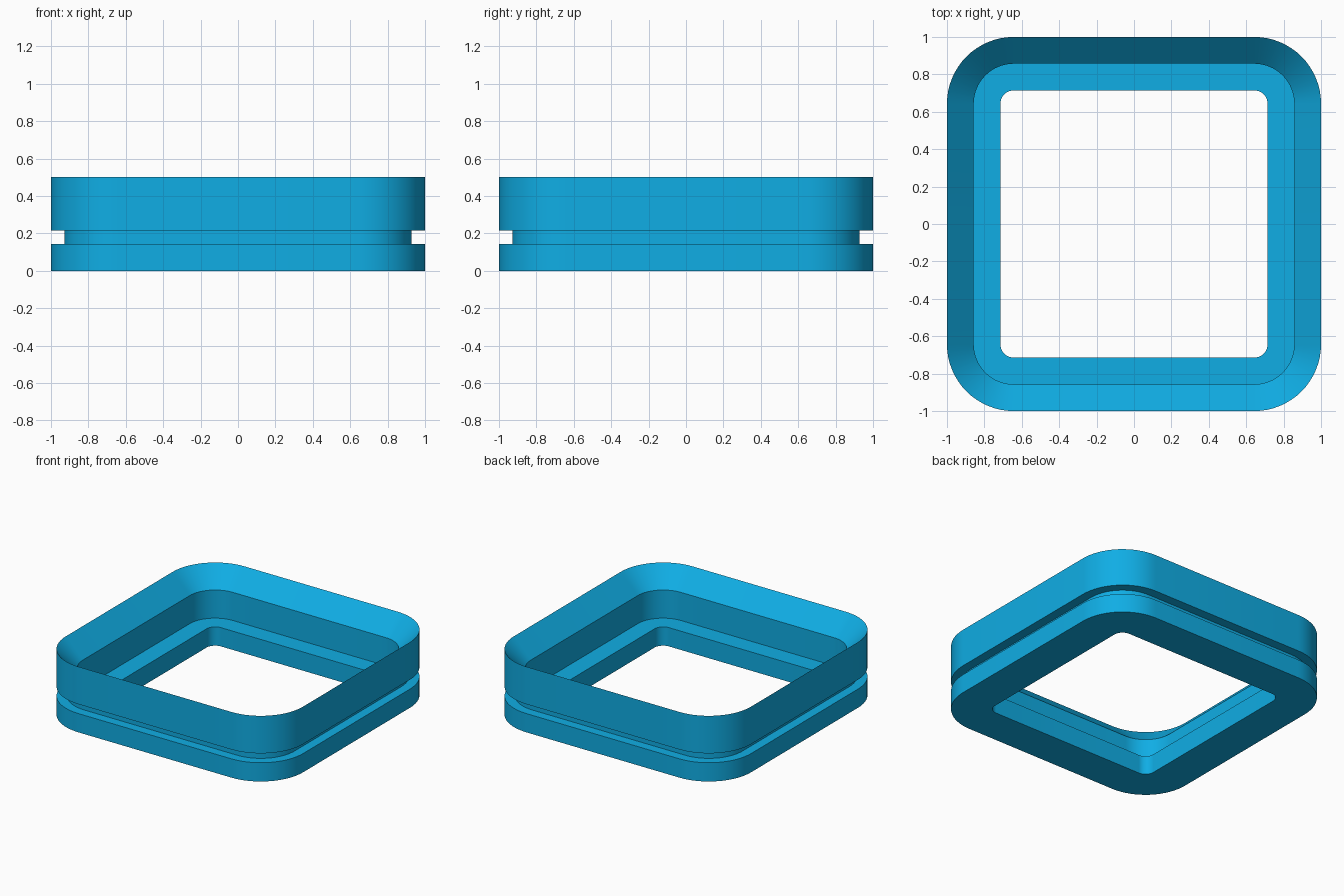
import bpy, bmesh, math

if "Cube" in bpy.data.objects:
    bpy.data.objects.remove(bpy.data.objects["Cube"])

U = 1 / 14          # the design sits on a 14-step half-width grid
CENTRE = 9 * U      # corner arc centres
SEGS = 16           # segments per rounded corner

# Wall cross-section as (half-width, height) in grid steps
PROFILE = [(14, 0), (14, 2), (13, 2), (13, 3), (14, 3), (14, 7),
           (12, 5), (12, 2), (10, 2), (10, 0)]


def rounded_square(half, z):
    """Points of a rounded square that shares the common corner centres."""
    r = half - CENTRE
    pts = []
    for q, (sx, sy) in enumerate([(1, 1), (-1, 1), (-1, -1), (1, -1)]):
        for i in range(SEGS + 1):
            a = math.pi / 2 * (q + i / SEGS)
            pts.append((sx * CENTRE + r * math.cos(a),
                        sy * CENTRE + r * math.sin(a), z))
    return pts


# Sweep the cross-section around the rounded square
bm = bmesh.new()
rings = [[bm.verts.new(p) for p in rounded_square(h * U, z * U)]
         for h, z in PROFILE]
for k, lower in enumerate(rings):
    upper = rings[(k + 1) % len(rings)]
    n = len(lower)
    for i in range(n):
        j = (i + 1) % n
        bm.faces.new((lower[i], lower[j], upper[j], upper[i]))
bmesh.ops.recalc_face_normals(bm, faces=bm.faces)
mesh = bpy.data.meshes.new("grooved_frame")
bm.to_mesh(mesh)
bm.free()

frame = bpy.data.objects.new("grooved_frame", mesh)
bpy.context.collection.objects.link(frame)

# Blue finish
blue = bpy.data.materials.new("blue")
blue.diffuse_color = (0.005, 0.42, 0.78, 1)
blue.use_nodes = True
blue.node_tree.nodes["Principled BSDF"].inputs["Base Color"].default_value = blue.diffuse_color
mesh.materials.append(blue)

# Smooth corners, crisp steps
bpy.context.view_layer.objects.active = frame
frame.select_set(True)
bpy.ops.object.shade_smooth_by_angle(angle=math.radians(30))
